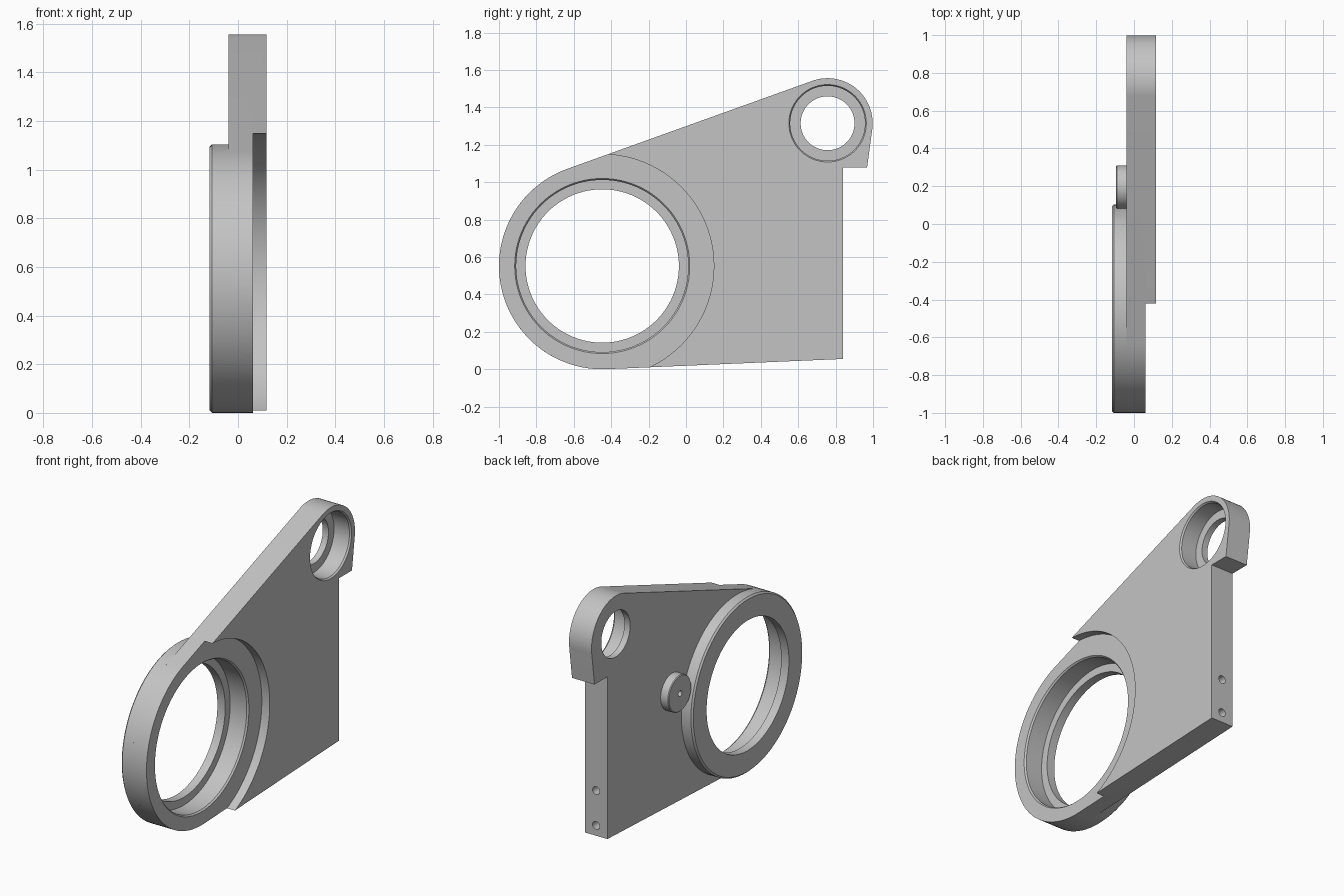
import bpy, bmesh, math
from math import cos, sin, pi

if "Cube" in bpy.data.objects:
    bpy.data.objects.remove(bpy.data.objects["Cube"], do_unlink=True)

grey = bpy.data.materials.new("Machined grey")
grey.use_nodes = True
COLOUR = (0.55, 0.55, 0.55, 1)
grey.diffuse_color = COLOUR
grey.node_tree.nodes["Principled BSDF"].inputs["Base Color"].default_value = COLOUR

# Main sizes: centres are (y, z), BACK and FACE are the plate's x limits
BIG, BIG_R = (-0.448, 0.552), 0.552
SMALL, SMALL_R = (0.757, 1.315), 0.241
BACK, FACE, POCKET, RIM = -0.04, 0.117, 0.062, -0.117


def make(name, bm, location=(0, 0, 0)):
    bmesh.ops.recalc_face_normals(bm, faces=bm.faces)
    mesh = bpy.data.meshes.new(name)
    bm.to_mesh(mesh)
    bm.free()
    mesh.materials.append(grey)
    obj = bpy.data.objects.new(name, mesh)
    obj.location = location
    bpy.context.collection.objects.link(obj)
    return obj


def lathe(name, profile, centre, closed=False, steps=96):
    """Turn (radius, x) points around an axis along x; open profiles are capped."""
    bm = bmesh.new()
    rings = [[bm.verts.new((x, r * cos(2 * pi * i / steps), r * sin(2 * pi * i / steps)))
              for i in range(steps)] for r, x in profile]
    pairs = list(zip(rings, rings[1:]))
    if closed:
        pairs.append((rings[-1], rings[0]))
    else:
        bm.faces.new(rings[0])
        bm.faces.new(rings[-1])
    for a, b in pairs:
        for i in range(steps):
            j = (i + 1) % steps
            bm.faces.new((a[i], a[j], b[j], b[i]))
    return make(name, bm, (0, *centre))


def tangent(c, r, c2, r2, side):
    """Angle on circle c where the line to circle c2 touches it."""
    dy, dz = c2[0] - c[0], c2[1] - c[1]
    return math.atan2(dz, dy) + side * math.acos((r - r2) / math.hypot(dy, dz))


def arc(c, r, start, end, steps):
    return [(c[0] + r * cos(start + (end - start) * i / steps),
             c[1] + r * sin(start + (end - start) * i / steps)) for i in range(steps + 1)]


def cut(obj, cutter):
    cutter.hide_render = True
    bpy.context.view_layer.update()
    bpy.context.view_layer.objects.active = obj
    mod = obj.modifiers.new("Cut", "BOOLEAN")
    mod.operation, mod.solver, mod.object = "DIFFERENCE", "EXACT", cutter
    bpy.ops.object.modifier_apply(modifier=mod.name)
    bpy.data.objects.remove(cutter, do_unlink=True)


# Plate outline: square corner, pivot lug, sloping top, large round end
foot, notch, heel = (0.84, 0.055), (0.84, 1.078), (0.968, 1.078)
top = tangent(BIG, BIG_R, SMALL, SMALL_R, 1)
bottom = tangent(BIG, BIG_R, foot, 0, -1) + 2 * pi
lug = tangent(SMALL, SMALL_R, heel, 0, 1)
outline = [foot, notch, heel]
outline += arc(SMALL, SMALL_R, lug, top, 32)
outline += arc(BIG, BIG_R, top, bottom, 48)
bm = bmesh.new()
face = bm.faces.new([bm.verts.new((BACK, y, z)) for y, z in outline])
side = bmesh.ops.extrude_face_region(bm, geom=[face])
bmesh.ops.translate(bm, vec=(FACE - BACK, 0, 0),
                    verts=[v for v in side["geom"] if isinstance(v, bmesh.types.BMVert)])
plate = make("bracket_plate", bm)

# Large bearing seat with the round pocket around it
cut(plate, lathe("seat_cutter", [(0.46, -0.2), (0.46, POCKET - 0.01), (0.468, POCKET),
                                 (0.597, POCKET), (0.597, 0.2)], BIG))
# Stepped hole in the lug
cut(plate, lathe("lug_cutter", [(0.144, -0.2), (0.144, 0), (0.2, 0), (0.2, FACE - 0.01),
                                (0.207, FACE), (0.207, 0.2)], SMALL))
# Two screw holes in the back edge
for z in (0.12, 0.34):
    drill = lathe("drill_cutter", [(0.025, -0.15), (0.025, 0.1)], (foot[0], z), steps=32)
    drill.location.x = (BACK + FACE) / 2
    drill.rotation_euler.z = pi / 2
    cut(plate, drill)

# Raised ring with an inner lip
ring = lathe("bearing_ring", [(0.46, BACK), (0.46, -0.063), (0.41, -0.063), (0.41, RIM),
                              (BIG_R - 0.01, RIM), (BIG_R, RIM + 0.01), (BIG_R, BACK)],
             BIG, closed=True)

# Small drilled boss beside the ring
boss = lathe("side_boss", [(0.018, BACK), (0.018, -0.095), (0.11, -0.095),
                           (0.115, -0.09), (0.115, BACK)], (0.195, 0.74), closed=True, steps=48)

bpy.ops.object.select_all(action="DESELECT")
for obj in (plate, ring, boss):
    obj.select_set(True)
bpy.context.view_layer.objects.active = plate
bpy.ops.object.shade_smooth_by_angle(angle=math.radians(30))
